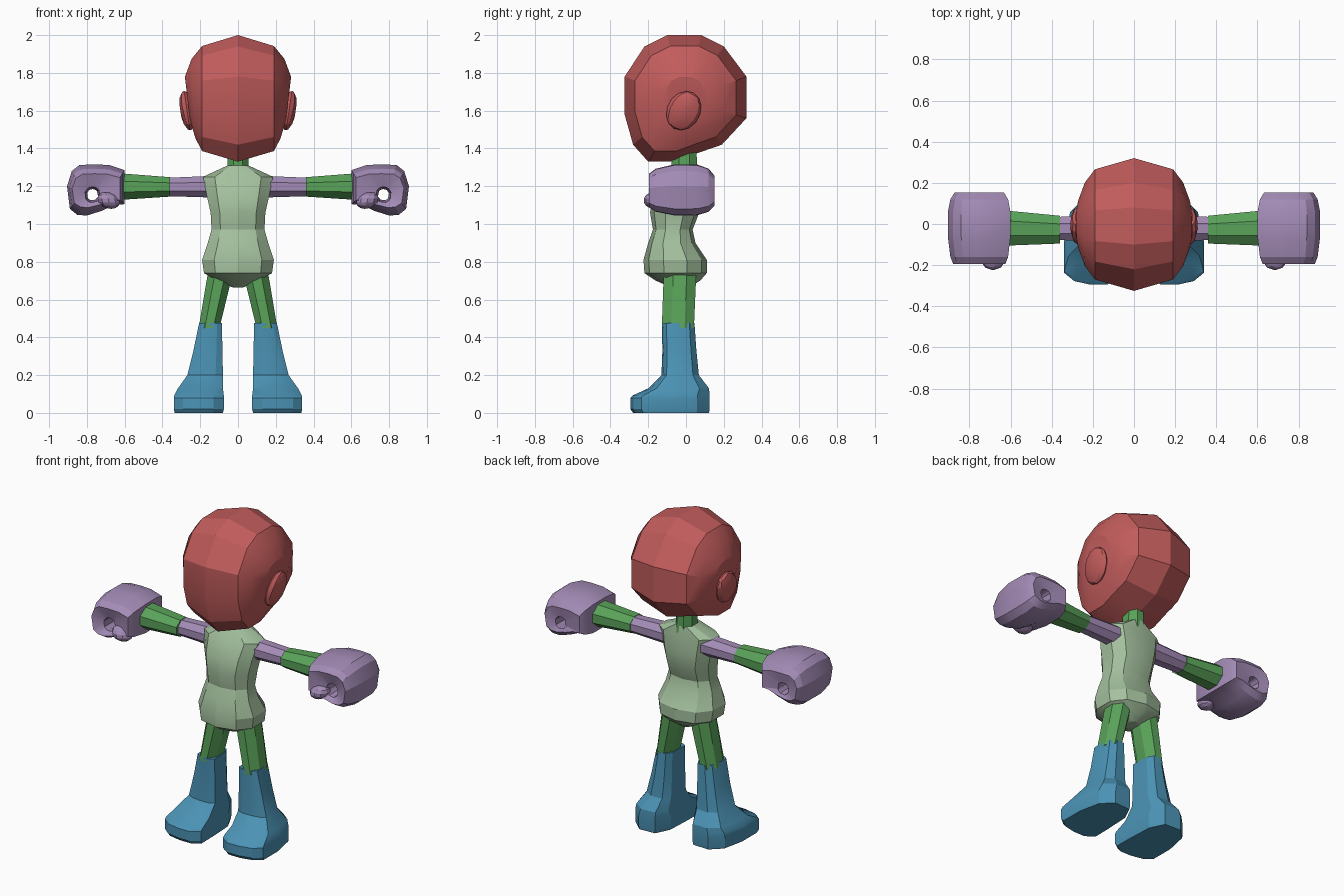
import bpy, bmesh, math
from mathutils import Vector

if "Cube" in bpy.data.objects:
    bpy.data.objects.remove(bpy.data.objects["Cube"])


def material(name, rgb):
    m = bpy.data.materials.new(name)
    m.diffuse_color = (*rgb, 1)
    m.use_nodes = True
    m.node_tree.nodes["Principled BSDF"].inputs["Base Color"].default_value = m.diffuse_color
    return m


RED = material("soft red", (0.54, 0.107, 0.107))
PURPLE = material("lavender", (0.37, 0.26, 0.47))
GREEN = material("leaf green", (0.10, 0.36, 0.10))
PALE = material("pale green", (0.37, 0.53, 0.34))
BLUE = material("boot blue", (0.07, 0.29, 0.46))


def loft(name, rings, mat, cyclic=False, mirror=False):
    """Skin a list of equal-length point rings."""
    bm = bmesh.new()
    loops = [[bm.verts.new(p) for p in r] for r in rings]
    pairs = list(zip(loops, loops[1:])) + ([(loops[-1], loops[0])] if cyclic else [])
    for a, b in pairs:
        for i in range(len(a)):
            j = (i + 1) % len(a)
            bm.faces.new((a[i], a[j], b[j], b[i]))
    if not cyclic:
        bm.faces.new(loops[0])
        bm.faces.new(loops[-1])
    return finish(name, bm, mat, mirror)


def finish(name, bm, mat, mirror):
    bmesh.ops.recalc_face_normals(bm, faces=bm.faces)
    me = bpy.data.meshes.new(name)
    bm.to_mesh(me)
    bm.free()
    me.materials.append(mat)
    ob = bpy.data.objects.new(name, me)
    bpy.context.collection.objects.link(ob)
    if mirror:
        ob.modifiers.new("mirror", 'MIRROR').use_mirror_merge = False
    return ob


def oval(x0, x1, y0, y1, n, power=1.0):
    """Rounded section filling a box; power under 1 squares it off."""
    pts = []
    for i in range(n):
        a = 2 * math.pi * (i + 0.5) / n
        c, s = math.cos(a), math.sin(a)
        pts.append((math.copysign(abs(c) ** power, c), math.copysign(abs(s) ** power, s)))
    mx, my = max(p[0] for p in pts), max(p[1] for p in pts)
    return [((x0 + x1) / 2 + p[0] / mx * (x1 - x0) / 2,
             (y0 + y1) / 2 + p[1] / my * (y1 - y0) / 2) for p in pts]


def z_rings(rows, n, power=1.0):
    return [[(x, y, z) for x, y in oval(x0, x1, y0, y1, n, power)]
            for z, x0, x1, y0, y1 in rows]


def x_rings(rows, n):
    return [[(x, y, z) for y, z in oval(y0, y1, z0, z1, n)]
            for x, y0, y1, z0, z1 in rows]


def blob(name, centre, radii, mat, lean=0.0, tilt=0.0):
    """Mirrored low-poly ellipsoid, leaning outward and rolled about x."""
    bm = bmesh.new()
    bmesh.ops.create_uvsphere(bm, u_segments=10, v_segments=7, radius=1)
    for v in bm.verts:
        p = Vector((v.co.x * radii[0], v.co.y * radii[1], v.co.z * radii[2]))
        c, s = math.cos(tilt), math.sin(tilt)
        p = Vector((p.x, p.y * c - p.z * s, p.y * s + p.z * c))
        p.x += lean * p.z
        v.co = p + Vector(centre)
    return finish(name, bm, mat, True)


# Head: side profile shrunk outward in slices, wider toward the crown
profile = [(-0.1, 2.0), (0.08, 2.0), (0.2, 1.94), (0.32, 1.78), (0.32, 1.56),
           (0.19, 1.42), (0.06, 1.375), (-0.06, 1.33), (-0.2, 1.33),
           (-0.28, 1.42), (-0.325, 1.58), (-0.325, 1.78), (-0.22, 1.94)]
slices = [(0, 1, 0), (0.19, 0.83, 0), (0.235, 0.63, 0.05), (0.267, 0.35, 0.12)]
slices = [(s, *r) for s, r in [(-1, r) for r in slices[:0:-1]] + [(1, r) for r in slices]]
loft("head", [[(s * (x + k * (z - 1.66) * f), y * f, 1.66 + (z - 1.66) * f)
               for y, z in profile] for s, x, f, k in slices], RED)
blob("ear", (0.27, -0.012, 1.6), (0.038, 0.088, 0.108), RED, 0.15, -0.5)

# Neck and torso
loft("neck", z_rings([(1.25, -0.06, 0.06, -0.08, 0.06),
                      (1.42, -0.05, 0.05, -0.07, 0.055)], 8), GREEN)
loft("torso", z_rings([
    (1.31, -0.055, 0.055, -0.085, 0.06),
    (1.25, -0.185, 0.185, -0.13, 0.065),
    (1.15, -0.165, 0.165, -0.18, 0.075),
    (1.06, -0.145, 0.145, -0.19, 0.07),
    (0.97, -0.14, 0.14, -0.175, 0.035),
    (0.90, -0.16, 0.16, -0.20, 0.05),
    (0.81, -0.19, 0.19, -0.225, 0.11),
    (0.74, -0.18, 0.18, -0.22, 0.11),
    (0.70, -0.11, 0.11, -0.16, 0.075),
    (0.665, -0.03, 0.03, -0.08, 0.02)], 10, 0.85), PALE)

# Arms
loft("upper_arm", x_rings([(0.13, -0.085, 0.04, 1.14, 1.255),
                           (0.365, -0.078, 0.035, 1.147, 1.245)], 8), PURPLE, mirror=True)
loft("forearm", x_rings([(0.36, -0.095, 0.04, 1.145, 1.248),
                         (0.62, -0.105, 0.065, 1.128, 1.268)], 8), GREEN, mirror=True)

# Fists: front outline swept through depth, then back through the grip hole
outline = [(0.60, 1.285), (0.68, 1.312), (0.76, 1.316), (0.84, 1.312), (0.88, 1.28),
           (0.905, 1.20), (0.89, 1.08), (0.85, 1.048), (0.80, 1.045), (0.72, 1.07),
           (0.66, 1.10), (0.60, 1.105)]
hole = Vector((0.77, 1.155))


def fist_ring(y, s):
    sx = 0.5 + 0.5 * s
    return [(0.75 + (x - 0.75) * sx, y, 1.17 + (z - 1.17) * s) for x, z in outline]


def hole_ring(y, r):
    pts = [hole + (Vector(p) - hole).normalized() * r for p in outline]
    return [(p.x, y, p.y) for p in pts]


loft("fist", [fist_ring(y, s) for y, s in
              [(-0.195, 0.66), (-0.16, 0.84), (-0.06, 1), (0.06, 0.99), (0.12, 0.84), (0.152, 0.58)]]
     + [hole_ring(0.14, 0.038), hole_ring(0.0, 0.03), hole_ring(-0.17, 0.042)],
     PURPLE, cyclic=True, mirror=True)
blob("thumb", (0.685, -0.165, 1.125), (0.06, 0.06, 0.045), PURPLE, 0.3)

# Legs
loft("thigh", z_rings([(0.76, 0.03, 0.155, -0.12, 0.055),
                       (0.68, 0.042, 0.17, -0.12, 0.052),
                       (0.45, 0.098, 0.208, -0.128, 0.042)], 8), GREEN, mirror=True)

# Boots: leg section blending into the splayed sole outline
sole = [(0.34, -0.08), (0.31, 0.06), (0.24, 0.125), (0.13, 0.12), (0.085, 0.03),
        (0.077, -0.13), (0.075, -0.25), (0.13, -0.287), (0.21, -0.287), (0.29, -0.27),
        (0.34, -0.23)]


def sole_in(z, x0, x1, y0, y1):
    return [(x0 + (x - 0.075) / 0.265 * (x1 - x0),
             y0 + (y + 0.287) / 0.412 * (y1 - y0), z) for x, y in sole]


loft("boot", [sole_in(*r) for r in [
    (0.475, 0.086, 0.206, -0.128, 0.045),
    (0.33, 0.082, 0.236, -0.125, 0.055),
    (0.20, 0.08, 0.268, -0.13, 0.068),
    (0.13, 0.08, 0.318, -0.20, 0.122),
    (0.092, 0.075, 0.338, -0.283, 0.125),
    (0.08, 0.075, 0.34, -0.295, 0.125),
    (0.02, 0.075, 0.34, -0.295, 0.125),
    (0.0, 0.08, 0.335, -0.28, 0.122)]], BLUE, mirror=True)

# Soft shading that keeps the faceted edges
for ob in bpy.context.scene.objects:
    ob.select_set(True)
    bpy.context.view_layer.objects.active = ob
bpy.ops.object.shade_smooth_by_angle(angle=math.radians(22))
